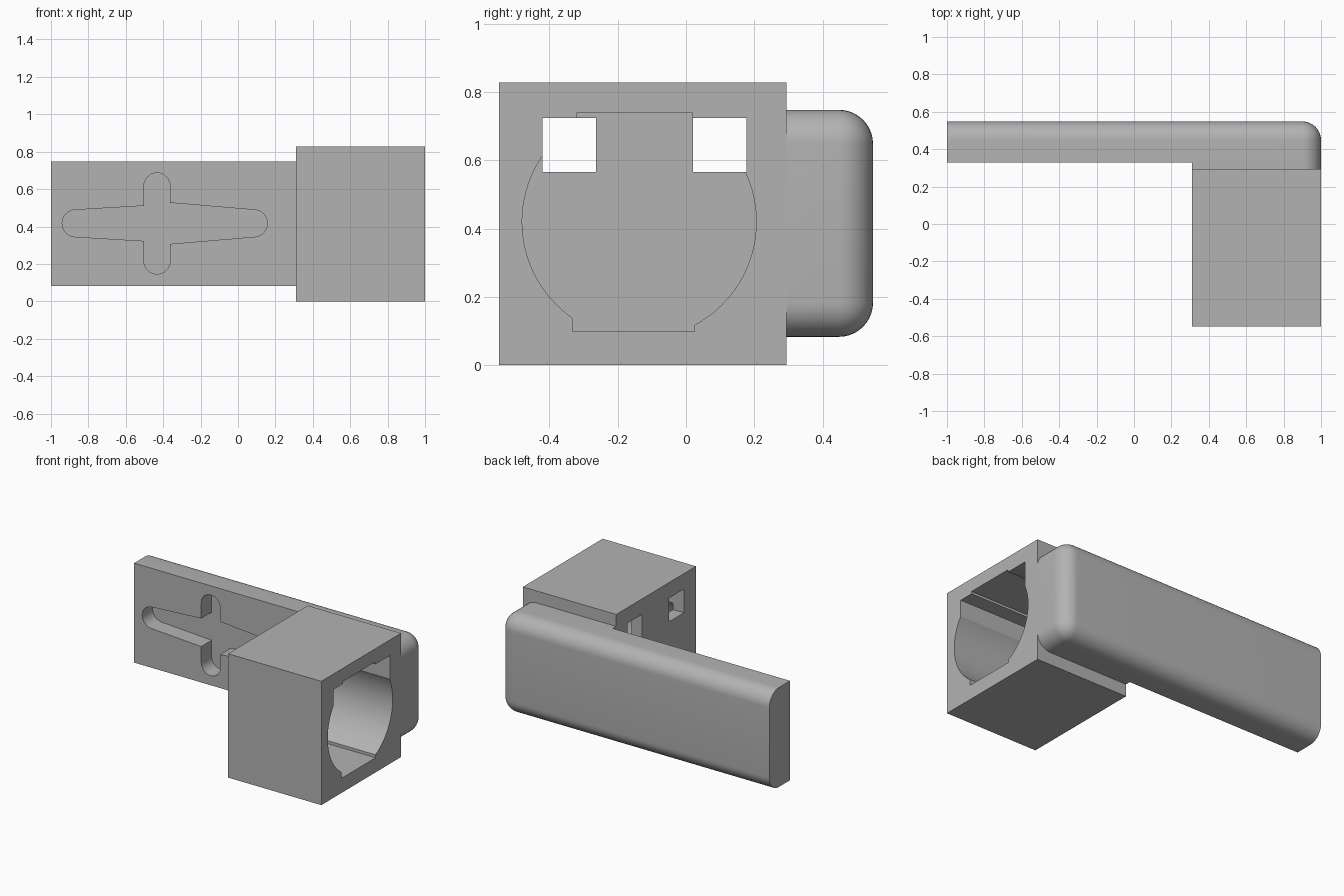
import bpy, bmesh
from math import sin, cos, pi, atan2, hypot

cube = bpy.data.objects.get("Cube")
if cube:
    bpy.data.objects.remove(cube, do_unlink=True)

grey = bpy.data.materials.new("plain grey")
grey.use_nodes = True
COLOUR = (0.45, 0.45, 0.45, 1)
grey.diffuse_color = COLOUR
grey.node_tree.nodes["Principled BSDF"].inputs["Base Color"].default_value = COLOUR


def finish(name, bm):
    bmesh.ops.recalc_face_normals(bm, faces=bm.faces)
    mesh = bpy.data.meshes.new(name)
    bm.to_mesh(mesh)
    bm.free()
    mesh.materials.append(grey)
    ob = bpy.data.objects.new(name, mesh)
    bpy.context.collection.objects.link(ob)
    return ob


def prism(name, profile, axis, low, high):
    """Extrude a profile along x (points are y, z) or along y (points are x, z)."""
    bm = bmesh.new()
    place = (lambda d, a, b: (d, a, b)) if axis == "x" else (lambda d, a, b: (a, d, b))
    rings = [[bm.verts.new(place(d, a, b)) for a, b in profile] for d in (low, high)]
    for ring in rings:
        bm.faces.new(ring)
    n = len(profile)
    for i in range(n):
        j = (i + 1) % n
        bm.faces.new((rings[0][i], rings[0][j], rings[1][j], rings[1][i]))
    return finish(name, bm)


def rect(a0, a1, b0, b1):
    return [(a0, b0), (a1, b0), (a1, b1), (a0, b1)]


def arc(ca, cb, r, start, end, steps):
    angles = [start + (end - start) * i / steps for i in range(steps + 1)]
    return [(ca + r * cos(t), cb + r * sin(t)) for t in angles]


def cut(target, cutter):
    cutter.hide_render = True
    mod = target.modifiers.new("cut", "BOOLEAN")
    mod.operation = "DIFFERENCE"
    mod.solver = "EXACT"
    mod.object = cutter
    bpy.context.view_layer.objects.active = target
    bpy.ops.object.modifier_apply(modifier=mod.name)
    bpy.data.objects.remove(cutter, do_unlink=True)


def smooth(ob):
    bpy.ops.object.select_all(action="DESELECT")
    ob.select_set(True)
    bpy.context.view_layer.objects.active = ob
    bpy.ops.object.shade_smooth_by_angle(angle=pi / 6)


# Mounting bar: rounded on its back edges and around its left end
BOX_X, BOX_BACK, BAR_BACK = 0.31, 0.295, 0.548
bar = prism("mounting_bar", rect(BOX_BACK, BAR_BACK, 0.083, 0.748), "x", -1, 1)
bm = bmesh.new()
bm.from_mesh(bar.data)


def rounded(edge):
    a, b = (v.co for v in edge.verts)
    at_back = min(a.y, b.y) > BAR_BACK - 0.01
    at_end = min(a.x, b.x) > 0.99
    at_front = max(a.y, b.y) < BOX_BACK + 0.01
    return (at_back and max(a.x, b.x) > 0) or (at_end and not at_front)


bmesh.ops.bevel(bm, geom=[e for e in bm.edges if rounded(e)], offset=0.1,
                segments=10, profile=0.5, affect="EDGES")
bm.to_mesh(bar.data)
bm.free()

# The bar is thinner beside the socket
cut(bar, prism("front_relief", rect(-1.1, BOX_X, 0, 0.9), "y", 0.2, 0.33))

# Blind cross-shaped slot in the front of the bar
MID, R, FLOOR = 0.417, 0.072, 0.44
slot = arc(-0.868, MID, R, pi * 0.52, pi * 1.48, 16)
slot += [(-0.5, MID - 0.094), (-0.365, MID - 0.11)]
slot += arc(0.085, MID, R, -pi * 0.48, pi * 0.48, 16)
slot += [(-0.365, MID + 0.11), (-0.5, MID + 0.094)]
cut(bar, prism("long_slot", slot, "y", 0.25, FLOOR))
upright = arc(-0.433, 0.617, 0.07, 0, pi, 16) + arc(-0.433, 0.216, 0.07, pi, 2 * pi, 16)
cut(bar, prism("upright_slot", upright, "y", 0.25, FLOOR))
smooth(bar)

# Socket block, open on its left end
socket = prism("socket_block", rect(-0.548, BOX_BACK, 0, 0.828), "x", BOX_X, 1)

# Round bore with flat-topped and flat-bottomed keyways
CY, CZ, BORE = -0.137, 0.42, 0.343


def angle_at(y, side):
    dy = y - CY
    return atan2(side * (BORE ** 2 - dy ** 2) ** 0.5, dy)


RIGHT_TOP, RIGHT_LOW, LEFT_TOP, LEFT_LOW = 0.018, 0.025, -0.32, -0.333
bore = arc(CY, CZ, BORE, angle_at(RIGHT_LOW, -1), angle_at(RIGHT_TOP, 1), 32)
bore += [(RIGHT_TOP, 0.74), (LEFT_TOP, 0.74)]
bore += arc(CY, CZ, BORE, angle_at(LEFT_TOP, 1), angle_at(LEFT_LOW, -1) + 2 * pi, 32)
bore += [(LEFT_LOW, 0.098), (RIGHT_LOW, 0.098)]
cut(socket, prism("bore", bore, "x", BOX_X + 0.08, 1.1))

# Two square channels running right through the block
for y in (-0.42, 0.02):
    cut(socket, prism("channel", rect(y, y + 0.157, 0.566, 0.724), "x", 0.2, 1.1))
smooth(socket)
